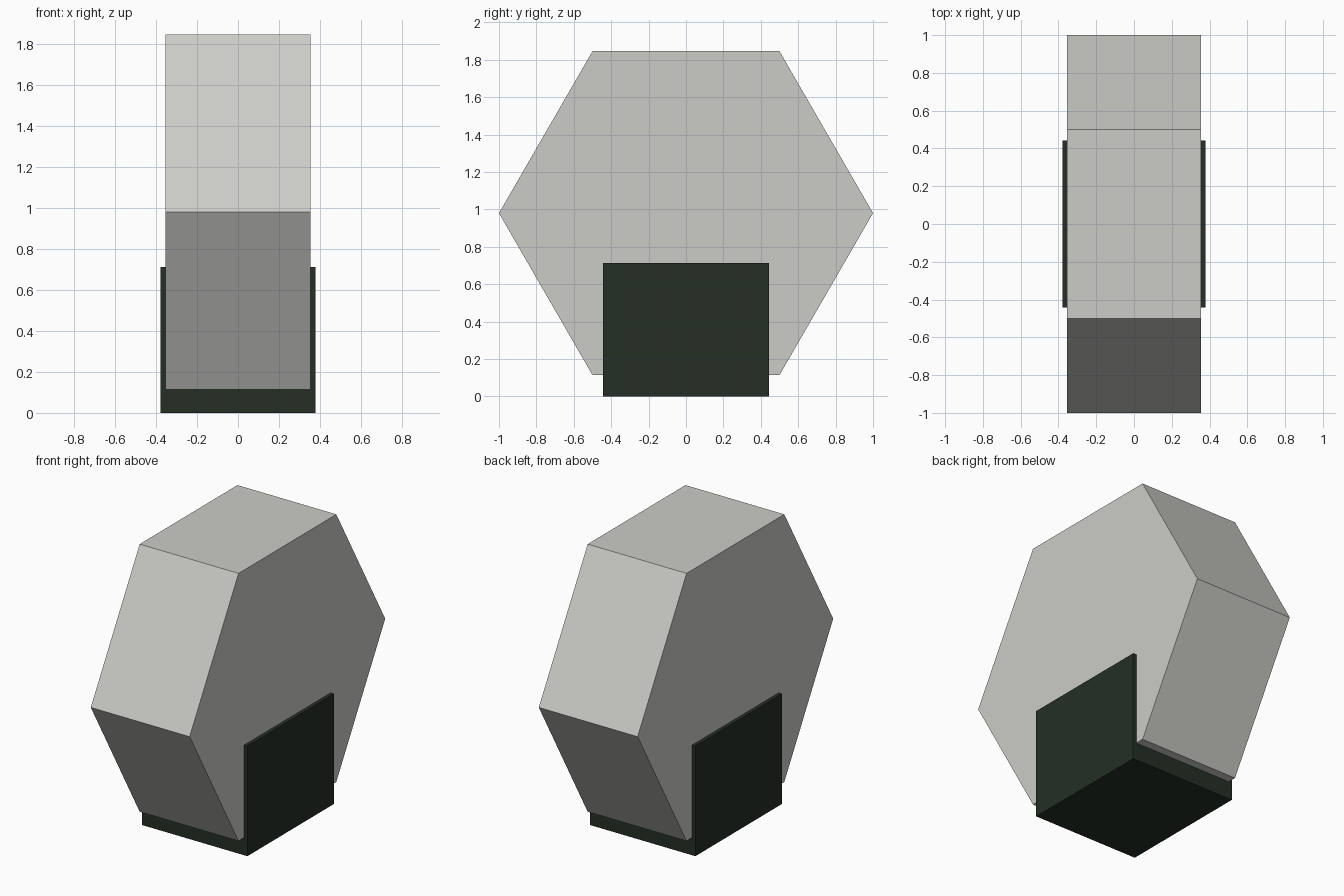
import bpy
import math

cube = bpy.data.objects.get("Cube")
if cube:
    bpy.data.objects.remove(cube, do_unlink=True)


def make_material(name, rgb):
    mat = bpy.data.materials.new(name)
    mat.use_nodes = True
    colour = (*rgb, 1.0)
    mat.diffuse_color = colour
    mat.node_tree.nodes["Principled BSDF"].inputs["Base Color"].default_value = colour
    return mat


def finish(name, mat):
    obj = bpy.context.object
    obj.name = obj.data.name = name
    obj.data.materials.append(mat)
    bpy.ops.object.transform_apply(location=False, rotation=True, scale=True)
    return obj


pale_grey = make_material("pale grey", (0.6, 0.6, 0.57))
dark_green = make_material("dark green", (0.018, 0.028, 0.018))

# Hexagonal drum, axis along x, corners pointing front and back
radius, drum_width, centre_z = 1.0, 0.708, 0.98
bpy.ops.mesh.primitive_cylinder_add(vertices=6, radius=radius, depth=drum_width,
                                    location=(0, 0, centre_z),
                                    rotation=(0, math.pi / 2, 0))
finish("hexagonal_drum", pale_grey)

# Block base that holds the drum and stands slightly proud of its sides
width, depth, height = 0.755, 0.886, 0.713
bpy.ops.mesh.primitive_cube_add(size=1, location=(0, 0, height / 2))
bpy.context.object.scale = (width, depth, height)
finish("base_block", dark_green)
